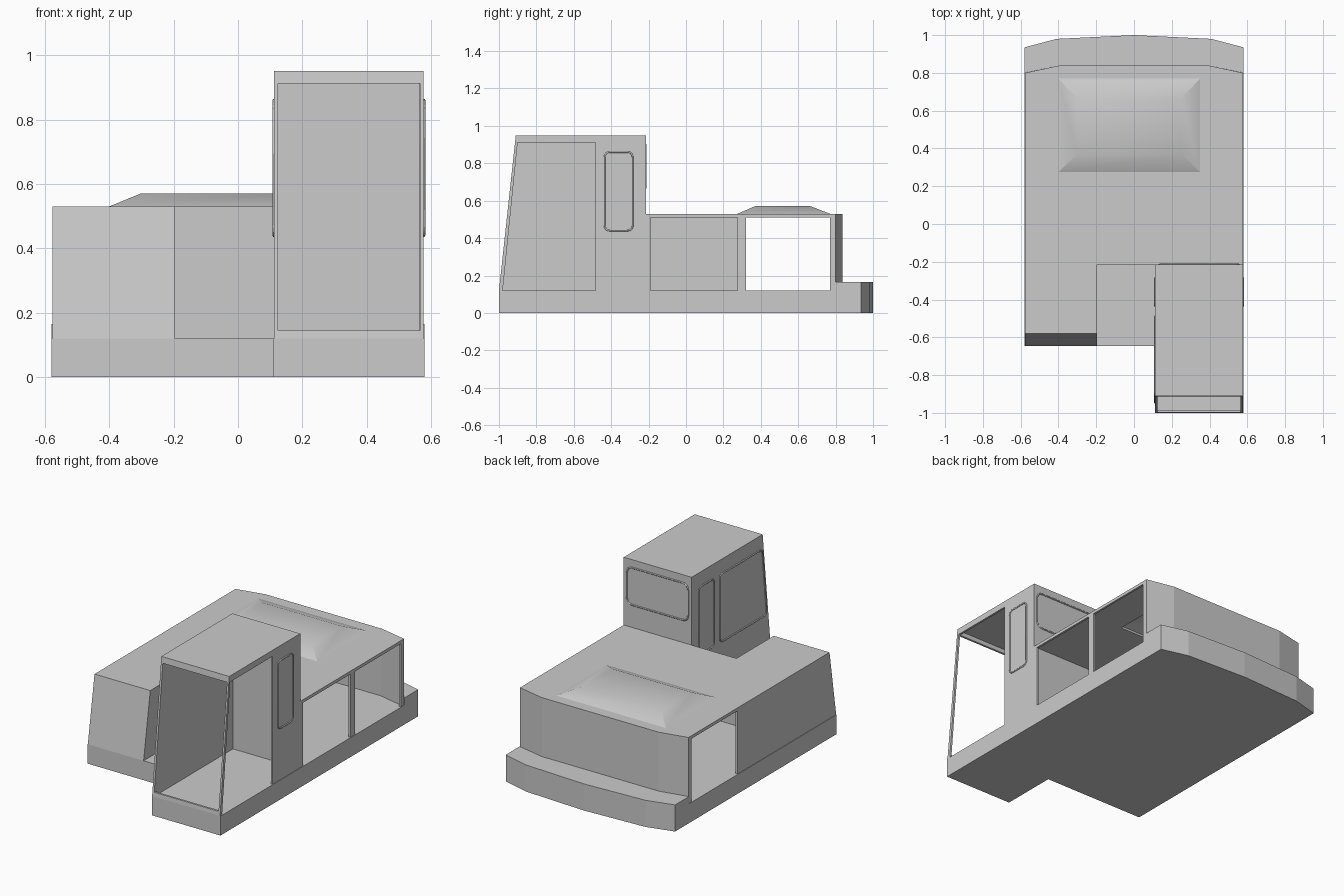
import bpy, bmesh
from mathutils import Vector

if "Cube" in bpy.data.objects:
    bpy.data.objects.remove(bpy.data.objects["Cube"])

AXES = {'x': lambda p, d: (d, p[0], p[1]),
        'y': lambda p, d: (p[0], d, p[1]),
        'z': lambda p, d: (p[0], p[1], d)}


def new_object(name, bm):
    bmesh.ops.recalc_face_normals(bm, faces=bm.faces)
    me = bpy.data.meshes.new(name)
    bm.to_mesh(me)
    bm.free()
    ob = bpy.data.objects.new(name, me)
    bpy.context.collection.objects.link(ob)
    return ob


def prism(name, pts, axis, a, b):
    """Extrude a flat outline along an axis from a to b."""
    bm = bmesh.new()
    lo = [bm.verts.new(AXES[axis](p, a)) for p in pts]
    hi = [bm.verts.new(AXES[axis](p, b)) for p in pts]
    bm.faces.new(lo)
    bm.faces.new(hi)
    n = len(pts)
    for i in range(n):
        j = (i + 1) % n
        bm.faces.new((lo[i], lo[j], hi[j], hi[i]))
    return new_object(name, bm)


def rect(u0, u1, v0, v1):
    return [(u0, v0), (u1, v0), (u1, v1), (u0, v1)]


def cut(ob, pts, axis, a, b):
    """Subtract a prism from an object."""
    tool = prism("cutter", pts, axis, a, b)
    mod = ob.modifiers.new("cut", 'BOOLEAN')
    mod.operation, mod.solver, mod.object = 'DIFFERENCE', 'EXACT', tool
    bpy.context.view_layer.objects.active = ob
    bpy.ops.object.modifier_apply(modifier=mod.name)
    bpy.data.objects.remove(tool)


def window_frame(name, pts, axis, d, r=0.03):
    """Thin rounded rim lying on a wall."""
    path = []
    n = len(pts)
    for i in range(n):
        p, a, b = Vector(pts[i]), Vector(pts[i - 1]), Vector(pts[(i + 1) % n])
        s, e = p + (a - p).normalized() * r, p + (b - p).normalized() * r
        for k in range(5):
            t = k / 4
            path.append(s * (1 - t) ** 2 + p * 2 * t * (1 - t) + e * t * t)
    cu = bpy.data.curves.new(name, 'CURVE')
    cu.dimensions = '3D'
    cu.bevel_depth, cu.bevel_resolution = 0.005, 1
    sp = cu.splines.new('POLY')
    sp.points.add(len(path) - 1)
    for q, p in zip(sp.points, path):
        q.co = (*AXES[axis](p, d), 1)
    sp.use_cyclic_u = True
    ob = bpy.data.objects.new(name, cu)
    bpy.context.collection.objects.link(ob)
    bpy.ops.object.select_all(action='DESELECT')
    ob.select_set(True)
    bpy.context.view_layer.objects.active = ob
    bpy.ops.object.convert(target='MESH')


T = 0.013                       # wall thickness
W = 0.577                       # half width of the body
BACK = [(0.58, 0.935), (0.41, 0.98), (0, 1.0), (-0.41, 0.98), (-0.58, 0.935)]

# Floor slab with its notched front, and the raised rear bumper
prism("base", [(-0.58, -0.645), (0.11, -0.645), (0.11, -1), (0.58, -1)] + BACK,
      'z', 0, 0.12)
prism("rear_bumper", [(-0.58, 0.80), (-0.40, 0.838), (0.40, 0.838), (0.58, 0.80)] + BACK,
      'z', 0.12, 0.165)

# Rear compartment, hollow, with side openings
body = prism("rear_body", [(-W, -0.215), (W, -0.215), (W, 0.80), (0.40, 0.838),
                           (-0.40, 0.838), (-W, 0.80)], 'z', 0.12, 0.53)
cut(body, [(-W + T, -0.202), (W - T, -0.202), (W - T, 0.788), (0.40, 0.825),
           (-0.40, 0.825), (-W + T, 0.788)], 'z', 0.05, 0.517)
cut(body, rect(-0.7, 0.7, 0.32, 0.77), 'z', 0.06, 0.511)
cut(body, rect(0.5, 0.7, -0.19, 0.275), 'z', 0.06, 0.511)
cut(body, rect(-0.39, 0.34, 0.29, 0.76), 'z', 0.45, 0.6)
cut(body, rect(-W + T, -0.195 - T, -0.3, -0.1), 'z', 0.055, 0.516)

# Front hood with sloping nose, hollow and open to the rear
hood = prism("front_hood", [(-0.645, 0.12), (-0.215, 0.12), (-0.215, 0.53), (-0.58, 0.53)],
             'x', -W, -0.195)
cut(hood, [(-0.642, 0.05), (-0.1, 0.05), (-0.1, 0.516), (-0.566, 0.516)],
    'x', -W + T, -0.195 - T)

# Raised roof hatch, smooth shell over the roof hole
bm = bmesh.new()
low = [bm.verts.new((x, y, 0.53)) for x, y in rect(-0.40, 0.35, 0.275, 0.77)]
top = [bm.verts.new((x, y, 0.571)) for x, y in rect(-0.30, 0.25, 0.37, 0.665)]
for i in range(4):
    j = (i + 1) % 4
    bm.faces.new((low[i], low[j], top[j], top[i]))
bm.faces.new(top)
hatch = new_object("roof_hatch", bm)
bpy.ops.object.select_all(action='DESELECT')
hatch.select_set(True)
bpy.context.view_layer.objects.active = hatch
bpy.ops.object.shade_smooth_by_angle()

# Driver cabin, hollow, with open front and right doorway
cabin = prism("cabin", [(-1.0, 0.12), (-0.215, 0.12), (-0.215, 0.95), (-0.91, 0.95)],
              'x', 0.112, W)
cut(cabin, [(-0.995, 0.05), (-0.228, 0.05), (-0.228, 0.937), (-0.898, 0.937)],
    'x', 0.112 + T, W - T)
cut(cabin, rect(0.125, 0.565, 0.145, 0.912), 'y', -1.2, -0.6)
cut(cabin, [(-0.986, 0.06), (-0.485, 0.06), (-0.485, 0.912), (-0.90, 0.912)],
    'x', 0.5, 0.7)

# Window rims
for side, x in (("left", 0.112), ("right", W)):
    window_frame(side + "_small_window", rect(-0.435, -0.285, 0.44, 0.86), 'x', x)
window_frame("left_large_window", [(-0.95, 0.44), (-0.49, 0.44), (-0.49, 0.86), (-0.905, 0.86)],
             'x', 0.112)
window_frame("rear_window", rect(0.135, 0.555, 0.67, 0.90), 'y', -0.215, 0.04)
